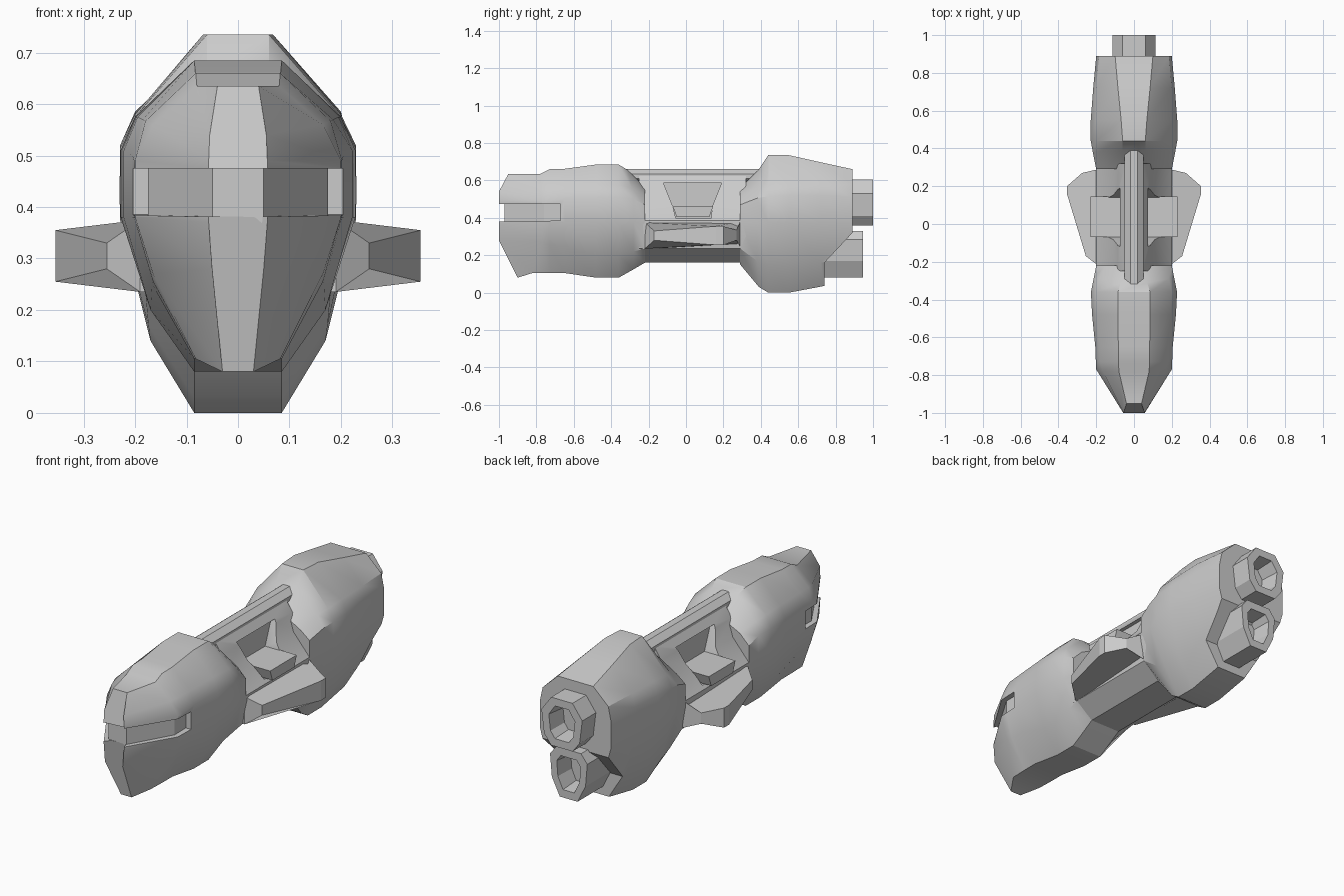
import bpy, bmesh, math

if "Cube" in bpy.data.objects:
    bpy.data.objects.remove(bpy.data.objects["Cube"])

def loft(name, rings, caps=True, closed=False):
    """Skin equal-length rings of 3D points into one mesh object."""
    bm = bmesh.new()
    vs = [[bm.verts.new(p) for p in r] for r in rings]
    n = len(vs[0])
    pairs = list(zip(vs, vs[1:])) + ([(vs[-1], vs[0])] if closed else [])
    for a, b in pairs:
        for i in range(n):
            j = (i + 1) % n
            bm.faces.new((a[i], a[j], b[j], b[i]))
    if caps and not closed:
        bm.faces.new(vs[0])
        bm.faces.new(vs[-1])
    bmesh.ops.recalc_face_normals(bm, faces=bm.faces)
    me = bpy.data.meshes.new(name)
    bm.to_mesh(me)
    bm.free()
    ob = bpy.data.objects.new(name, me)
    bpy.context.collection.objects.link(ob)
    return ob

def sym(half):
    """Mirror a half outline (x, y, z) into a full ring."""
    return half + [(-x, y, z) for x, y, z in reversed(half)]

def sec(y, half):
    return sym([(x, y, z) for x, z in half])

def side_prism(name, yz, x0, x1):
    return loft(name, [[(x, y, z) for y, z in yz] for x in (x0, x1)])

def activate(ob):
    bpy.ops.object.select_all(action='DESELECT')
    ob.select_set(True)
    bpy.context.view_layer.objects.active = ob

def cut(ob, cutter):
    m = ob.modifiers.new("cut", 'BOOLEAN')
    m.operation, m.solver, m.object = 'DIFFERENCE', 'EXACT', cutter
    activate(ob)
    bpy.ops.object.modifier_apply(modifier=m.name)
    bpy.data.objects.remove(cutter)

def mirror(ob):
    m = ob.modifiers.new("mirror", 'MIRROR')
    m.use_mirror_merge = False

def smooth(ob, deg=28):
    activate(ob)
    bpy.ops.object.shade_smooth_by_angle(angle=math.radians(deg))

# Front hull
front = loft("front_hull", [
    sym([(.04, -.95, .635), (.055, -1, .54), (.057, -1, .49),
         (.057, -1, .37), (.05, -1, .28), (.03, -.9, .08)]),
    sym([(.08, -.78, .635), (.165, -.78, .56), (.2, -.77, .49),
         (.2, -.77, .38), (.165, -.77, .27), (.082, -.82, .105)]),
    sec(-.73, [(.082, .66), (.18, .567), (.202, .49), (.202, .38), (.165, .255), (.085, .105)]),
    sec(-.65, [(.083, .662), (.185, .57), (.205, .5), (.205, .38), (.167, .25), (.085, .105)]),
    sec(-.48, [(.085, .685), (.195, .575), (.222, .51), (.222, .38), (.17, .2), (.085, .08)]),
    sec(-.36, [(.085, .685), (.2, .575), (.228, .51), (.228, .38), (.17, .2), (.085, .08)]),
    sym([(.07, -.31, .655), (.185, -.29, .56), (.212, -.28, .5),
         (.212, -.28, .378), (.175, -.28, .22), (.085, -.28, .125)]),
    sec(-.22, [(.06, .565), (.15, .52), (.2, .47), (.2, .375), (.18, .235), (.085, .16)]),
])
cut(front, side_prism("slot_cutter", [(-1.1, .38), (-.67, .385), (-.67, .475), (-1.1, .475)], -.4, .4))
smooth(front)

# Recessed visor core inside the nose slot
visor_plan = [(.05, -.97), (.175, -.76), (.175, -.6)]
loft("visor_core", [sym([(x, y, z) for x, y in visor_plan]) for z in (.365, .49)])

# Rear hull with undercut for the lower engine
rear = loft("rear_hull", [
    sec(.29, [(.06, .56), (.15, .51), (.2, .47), (.2, .375), (.18, .235), (.085, .15)]),
    sym([(.06, .39, .66), (.18, .385, .56), (.218, .38, .505),
         (.218, .38, .375), (.174, .38, .17), (.085, .39, .03)]),
    sec(.44, [(.06, .735), (.2, .575), (.229, .515), (.229, .375), (.17, .14), (.085, 0)]),
    sec(.55, [(.068, .735), (.2, .58), (.229, .52), (.229, .375), (.17, .14), (.085, 0)]),
    sec(.72, [(.085, .697), (.2, .585), (.216, .52), (.216, .375), (.165, .16), (.085, .032)]),
    sec(.89, [(.1, .66), (.185, .58), (.2, .51), (.2, .37), (.155, .21), (.08, .07)]),
])
cut(rear, side_prism("undercut_cutter", [(.74, -.1), (.74, .16), (.95, .384), (.95, -.1)], -.4, .4))
smooth(rear)

# Middle body with a window recess on each side
mid_half = [(.045, .63), (.085, .57), (.11, .49), (.2, .385), (.2, .36), (.18, .235), (.085, .16)]
middle = loft("middle_body", [sec(-.25, mid_half), sec(.32, mid_half)])
window = [(-.07, .46), (-.055, .4), (.135, .4), (.14, .46), (.19, .585), (-.12, .585)]
for s in (1, -1):
    cut(middle, side_prism("window_cutter", window, s * .055, s * .4))
smooth(middle)

# Ledge under each window
mirror(side_prism("window_ledge", [(-.07, .46), (-.05, .405), (.125, .405), (.145, .46)], .04, .23))

# Top spine rail
loft("spine_rail", [sec(y, [(.018, .66), (.05, .635), (.05, .61), (.03, .59)])
                    for y in (-.33, .42)])

# Side fins: outline as (x, y, low z, high z)
fin = [(.1, -.22, .235, .375), (.19, -.22, .235, .375), (.255, -.17, .28, .33),
       (.355, .16, .255, .355), (.355, .2, .255, .355), (.275, .27, .28, .335),
       (.19, .29, .245, .38), (.1, .29, .245, .38)]
mirror(loft("side_fin", [[(x, y, lo) for x, y, lo, hi in fin], [(x, y, hi) for x, y, lo, hi in fin]]))

# Engine nozzles: hollow faceted tubes
def nozzle(name, half, y0, y1, depth):
    zc = (half[0][1] + half[-1][1]) / 2
    inner = [(x * .64, zc + (z - zc) * .68) for x, z in half]
    deep = [(x * .55, zc + (z - zc) * .6) for x, z in half]
    loft(name, [sec(y0, half), sec(y1, half), sec(y1, inner), sec(y1 - depth, deep)])

nozzle("upper_nozzle", [(.06, .605), (.115, .53), (.1, .41), (.06, .36)], .8, 1, .1)
nozzle("lower_nozzle", [(.07, .33), (.105, .285), (.095, .17), (.05, .08)], .7, .945, .1)
